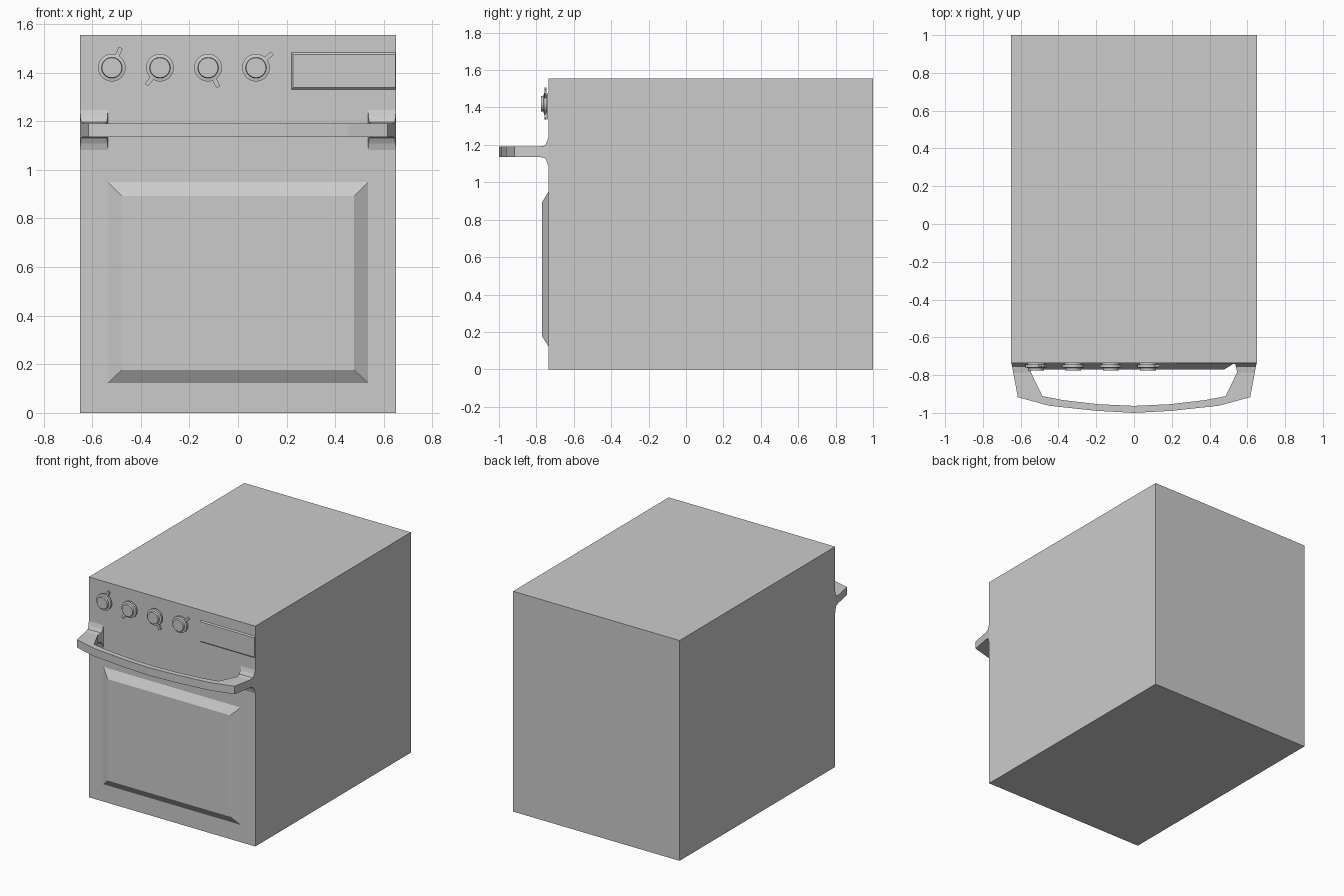
import bpy, bmesh, math
from mathutils import Matrix, Vector

if "Cube" in bpy.data.objects:
    bpy.data.objects.remove(bpy.data.objects["Cube"])

FRONT = -0.735


def finish(name, bm, smooth=False):
    bmesh.ops.recalc_face_normals(bm, faces=bm.faces)
    me = bpy.data.meshes.new(name)
    bm.to_mesh(me)
    bm.free()
    ob = bpy.data.objects.new(name, me)
    bpy.context.collection.objects.link(ob)
    if smooth:
        bpy.ops.object.select_all(action='DESELECT')
        ob.select_set(True)
        bpy.context.view_layer.objects.active = ob
        bpy.ops.object.shade_smooth_by_angle(angle=math.radians(30))
    return ob


def loft(name, rings, smooth=False):
    """Skin a list of equal-length closed loops and cap both ends."""
    bm = bmesh.new()
    loops = [[bm.verts.new(p) for p in r] for r in rings]
    n = len(loops[0])
    for a, b in zip(loops, loops[1:]):
        for i in range(n):
            bm.faces.new((a[i], a[(i + 1) % n], b[(i + 1) % n], b[i]))
    bm.faces.new(loops[0])
    bm.faces.new(loops[-1])
    return finish(name, bm, smooth)


def rect(x0, x1, z0, z1, y):
    return [(x0, y, z0), (x1, y, z0), (x1, y, z1), (x0, y, z1)]


def circle(cx, cz, r, y, n=24):
    return [(cx + r * math.cos(2 * math.pi * i / n), y,
             cz + r * math.sin(2 * math.pi * i / n)) for i in range(n)]


# Oven body
loft("oven_body", [rect(-0.65, 0.65, 0, 1.555, FRONT),
                   rect(-0.65, 0.65, 0, 1.555, 1.0)])

# Raised door panel with sloping border
loft("door_panel", [rect(-0.535, 0.535, 0.122, 0.95, FRONT),
                    rect(-0.478, 0.478, 0.177, 0.893, -0.77)])

# Slim raised display strip, running out to the right edge
loft("display_strip", [rect(0.22, 0.648, 1.331, 1.483, FRONT),
                       rect(0.226, 0.647, 1.338, 1.475, -0.742)])

# Handle: rectangular sections swept along outer and inner plan curves,
# with each foot flaring into the oven front
half = [  # outer x, outer y, inner x, inner y, half height
    (0.65, -0.735, 0.535, -0.735, 0.082),
    (0.648, -0.743, 0.537, -0.743, 0.055),
    (0.645, -0.755, 0.539, -0.755, 0.033),
    (0.64, -0.785, 0.546, -0.785, 0.028),
    (0.615, -0.917, 0.485, -0.911, 0.028),
    (0.45, -0.962, 0.38, -0.932, 0.028),
    (0.20, -0.989, 0.19, -0.954, 0.028),
]
path = ([(-a, b, -c, d, h) for a, b, c, d, h in half]
        + [(0, -1.0, 0, -0.963, 0.028)] + half[::-1])
HZ = 1.163
loft("door_handle", [[(ox, oy, HZ - h), (ox, oy, HZ + h),
                      (ix, iy, HZ + h), (ix, iy, HZ - h)]
                     for ox, oy, ix, iy, h in path])

# Four knobs, each a stepped dial with a pointer tab
KZ = 1.42
for i, (kx, deg) in enumerate([(-0.519, 66), (-0.321, 232),
                               (-0.123, 298), (0.074, 42)], 1):
    loft(f"knob_{i}", [circle(kx, KZ, r, y) for r, y in
                       [(0.046, FRONT), (0.046, -0.745), (0.057, -0.745),
                        (0.057, -0.759), (0.043, -0.762), (0.041, -0.776)]],
         smooth=True)
    turn = (Matrix.Translation((kx, 0, KZ))
            @ Matrix.Rotation(math.radians(-deg), 4, 'Y'))
    loft(f"knob_pointer_{i}",
         [[turn @ Vector(p) for p in rect(0.05, 0.09, -0.009, 0.009, y)]
          for y in (-0.745, -0.757)])
